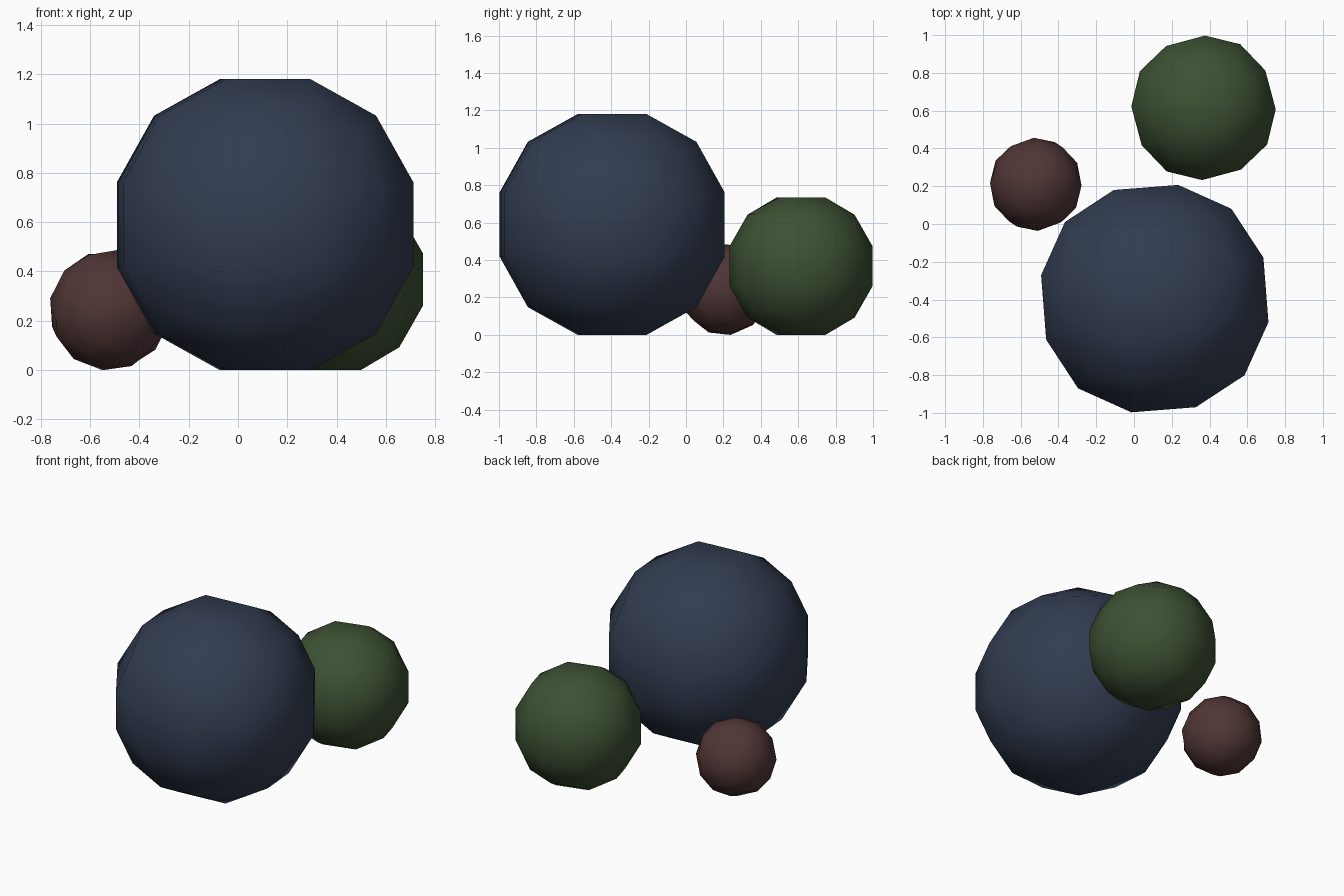
import bpy
import bmesh
from math import radians
from mathutils import Euler, Vector

cube = bpy.data.objects.get("Cube")
if cube:
    bpy.data.objects.remove(cube, do_unlink=True)

INNER = 0.29  # inner grid line on each cube side before rounding


def make_material(name, colour):
    mat = bpy.data.materials.new(name)
    mat.use_nodes = True
    mat.diffuse_color = (*colour, 1)
    mat.node_tree.nodes["Principled BSDF"].inputs["Base Color"].default_value = (*colour, 1)
    return mat


def faceted_ball(name, centre, radius, turn, colour_name, colour):
    """A cube with three by three faces per side, rounded onto a sphere."""
    bm = bmesh.new()
    bmesh.ops.create_cube(bm, size=2)
    bmesh.ops.subdivide_edges(bm, edges=bm.edges[:], cuts=2, use_grid_fill=True)
    rotation = Euler([radians(a) for a in turn]).to_matrix()
    for v in bm.verts:
        grid = Vector([c if abs(c) > 0.9 else (INNER if c > 0 else -INNER) for c in v.co])
        v.co = rotation @ (grid.normalized() * radius)
    bmesh.ops.recalc_face_normals(bm, faces=bm.faces[:])
    mesh = bpy.data.meshes.new(name)
    bm.to_mesh(mesh)
    bm.free()
    mesh.materials.append(make_material(colour_name, colour))
    obj = bpy.data.objects.new(name, mesh)
    obj.location = centre
    bpy.context.collection.objects.link(obj)
    bpy.ops.object.select_all(action="DESELECT")
    obj.select_set(True)
    bpy.context.view_layer.objects.active = obj
    bpy.ops.object.shade_smooth_by_angle(angle=radians(30))


# Large and medium balls rest on a flat side, the small one is tipped
faceted_ball("large_ball", (0.11, -0.395, 0.59), 0.638, (0, 0, 4.5),
             "dark slate blue", (0.032, 0.046, 0.082))
faceted_ball("medium_ball", (0.368, 0.615, 0.367), 0.397, (0, 0, 15),
             "dark moss green", (0.046, 0.082, 0.033))
faceted_ball("small_ball", (-0.52, 0.21, 0.243), 0.247, (25, 20, 20),
             "dark brick red", (0.082, 0.036, 0.036))
